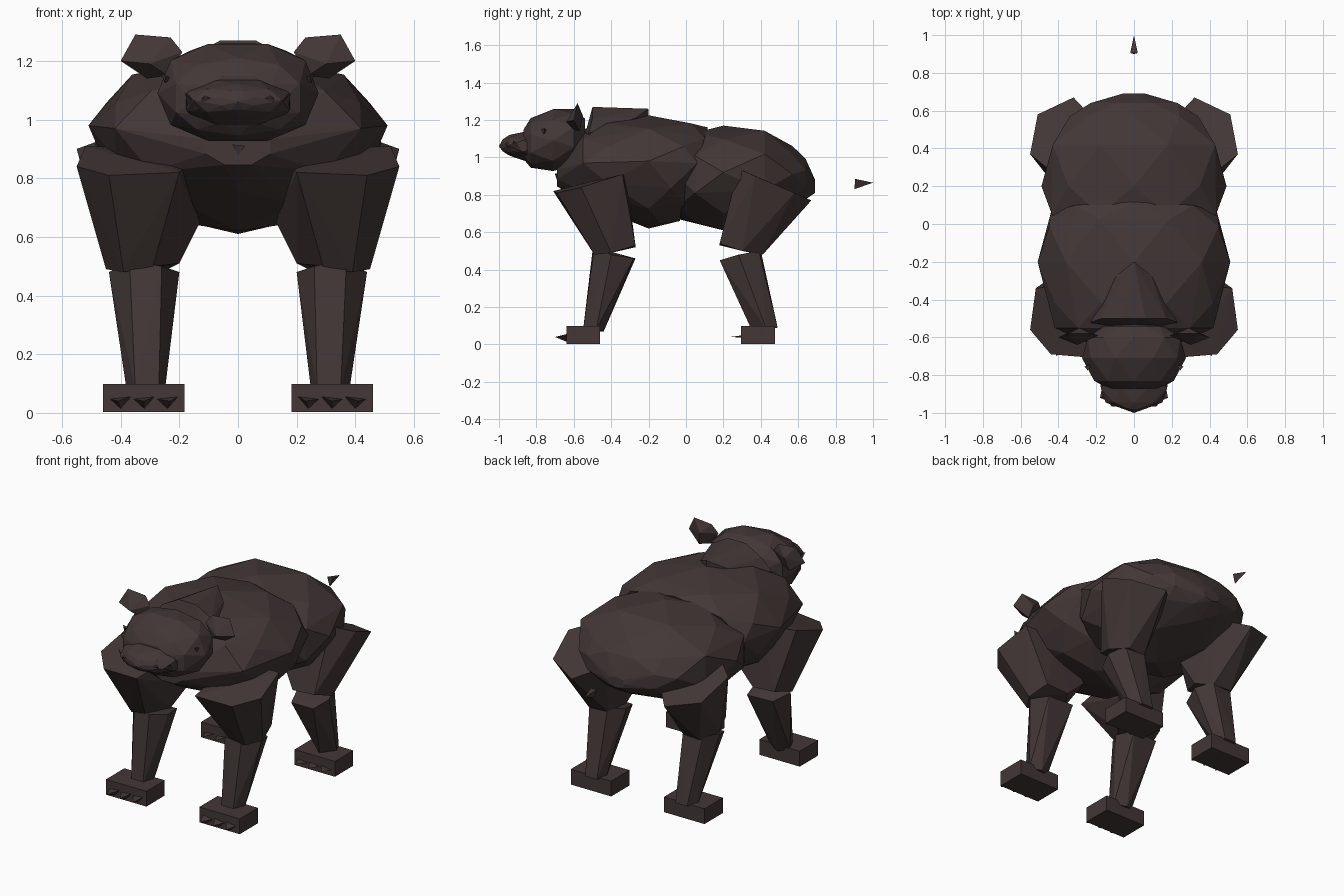
import bpy, bmesh, math

fur = bpy.data.materials.new("dark_brown_fur")
fur.diffuse_color = (0.055, 0.038, 0.037, 1)


def hull(name, pts):
    """Faceted solid wrapped around a handful of points."""
    bm = bmesh.new()
    for p in pts:
        bm.verts.new(p)
    res = bmesh.ops.convex_hull(bm, input=bm.verts[:])
    loose = {e for e in res["geom_interior"] + res["geom_unused"]
             if isinstance(e, bmesh.types.BMVert)}
    bmesh.ops.delete(bm, geom=list(loose), context='VERTS')
    bmesh.ops.recalc_face_normals(bm, faces=bm.faces[:])
    me = bpy.data.meshes.new(name)
    bm.to_mesh(me)
    bm.free()
    me.materials.append(fur)
    ob = bpy.data.objects.new(name, me)
    bpy.context.collection.objects.link(ob)
    return ob


def rings(table, n=8, phase=0, power=1.0, tilt=0.0):
    """Cross-sections along y: (y, half width, low z, high z, widest z), staggered."""
    pts = []
    for k, (y, w, lo, hi, mid) in enumerate(table):
        for i in range(n):
            a = 2 * math.pi * (i + 0.5 * ((k + phase) % 2)) / n
            s, c = math.sin(a), math.cos(a)
            s = math.copysign(abs(s) ** power, s)
            c = math.copysign(abs(c) ** power, c)
            z = mid + s * ((hi - mid) if s > 0 else (mid - lo))
            pts.append((w * c, y + tilt * (z - mid), z))
    return pts


def pair(name, pts):
    """Left and right copies of a hull given on the +x side."""
    for side, sx in (("left", 1), ("right", -1)):
        hull(f"{name}_{side}", [(sx * x, y, z) for x, y, z in pts])


# Torso: chest overlapping the rump at a slanted waist
hull("chest", rings([
    (-0.69, 0.12, 0.84, 0.97, 0.91),
    (-0.55, 0.42, 0.76, 1.15, 0.97),
    (-0.42, 0.45, 0.69, 1.20, 0.97),
    (-0.20, 0.51, 0.62, 1.225, 0.98),
], phase=1) + rings([
    (-0.04, 0.485, 0.62, 1.20, 0.97),
    (0.06, 0.44, 0.66, 1.16, 0.97),
], phase=1, tilt=0.3))
hull("rump", rings([
    (-0.04, 0.38, 0.67, 1.08, 0.90),
    (0.05, 0.47, 0.63, 1.15, 0.92),
    (0.20, 0.49, 0.61, 1.17, 0.92),
    (0.42, 0.465, 0.66, 1.16, 0.93),
    (0.57, 0.34, 0.73, 1.06, 0.91),
    (0.64, 0.25, 0.77, 1.00, 0.89),
    (0.69, 0.06, 0.81, 0.88, 0.845),
]))

# Shoulder hump running into the neck
hull("shoulder_hump", [(0, -0.20, 1.26), (0, -0.20, 1.20)]
     + [(s * x, y, z) for s in (-1, 1) for x, y, z in
        ((0.06, -0.50, 1.27), (0.09, -0.27, 1.21), (0.17, -0.50, 1.21),
         (0.23, -0.52, 1.13), (0.18, -0.56, 1.05))])

# Head and muzzle
hull("head", rings([
    (-0.87, 0.14, 0.99, 1.15, 1.06),
    (-0.83, 0.22, 0.945, 1.21, 1.07),
    (-0.71, 0.275, 0.92, 1.265, 1.09),
    (-0.60, 0.255, 0.96, 1.26, 1.11),
    (-0.54, 0.16, 1.02, 1.21, 1.12),
], 10, power=0.85))
hull("muzzle", rings([
    (-0.80, 0.18, 0.96, 1.15, 1.06),
    (-0.87, 0.19, 0.98, 1.14, 1.06),
    (-0.945, 0.15, 1.01, 1.12, 1.065),
    (-0.98, 0.06, 1.03, 1.10, 1.06),
]) + [(0, -1.0, 1.06)])
pair("nostril_ridge", [(0.03, -0.97, 1.065), (0.12, -0.965, 1.075),
                       (0.13, -0.95, 1.05), (0.08, -0.92, 1.10)])
pair("mouth_corner", [(0.13, -0.94, 1.035), (0.18, -0.92, 1.09),
                      (0.17, -0.87, 1.03), (0.10, -0.90, 1.01)])
pair("eye", [(0.245, -0.775, 1.15), (0.262, -0.755, 1.155),
             (0.25, -0.76, 1.125), (0.22, -0.74, 1.14)])
pair("ear", [(0.19, -0.59, 1.23), (0.23, -0.58, 1.28), (0.35, -0.58, 1.29),
             (0.40, -0.60, 1.20), (0.31, -0.57, 1.14), (0.24, -0.60, 1.15),
             (0.30, -0.64, 1.19), (0.29, -0.55, 1.22)])
hull("chest_tuft", [(-0.02, -0.70, 0.915), (0.025, -0.70, 0.91),
                    (0.0, -0.69, 0.88), (0, -0.64, 0.90)])

# Front legs
pair("front_upper_leg", [
    (0.44, -0.69, 0.81), (0.55, -0.56, 0.84), (0.52, -0.34, 0.91),
    (0.30, -0.32, 0.90), (0.18, -0.50, 0.84), (0.20, -0.71, 0.82),
    (0.13, -0.29, 0.65),
    (0.45, -0.40, 0.49), (0.42, -0.27, 0.53), (0.27, -0.27, 0.52),
    (0.20, -0.38, 0.51), (0.29, -0.50, 0.50), (0.39, -0.49, 0.48)])
pair("front_lower_leg", [
    (0.44, -0.40, 0.48), (0.37, -0.49, 0.52), (0.26, -0.50, 0.50),
    (0.20, -0.40, 0.48), (0.23, -0.27, 0.46), (0.40, -0.28, 0.46),
    (0.38, -0.48, 0.08), (0.35, -0.55, 0.08), (0.27, -0.55, 0.08),
    (0.25, -0.48, 0.07), (0.32, -0.44, 0.07)])

# Hind legs
pair("hind_upper_leg", [
    (0.32, 0.67, 0.77), (0.51, 0.58, 0.81), (0.55, 0.37, 0.90),
    (0.44, 0.28, 0.94), (0.22, 0.30, 0.92), (0.18, 0.52, 0.83),
    (0.14, 0.24, 0.66),
    (0.44, 0.30, 0.50), (0.40, 0.18, 0.54), (0.25, 0.18, 0.53),
    (0.20, 0.30, 0.51), (0.26, 0.40, 0.48), (0.38, 0.41, 0.48)])
pair("hind_lower_leg", [
    (0.43, 0.28, 0.48), (0.39, 0.39, 0.50), (0.26, 0.40, 0.50),
    (0.20, 0.30, 0.48), (0.24, 0.18, 0.45), (0.39, 0.18, 0.45),
    (0.38, 0.43, 0.08), (0.35, 0.49, 0.09), (0.27, 0.49, 0.09),
    (0.25, 0.43, 0.08), (0.32, 0.35, 0.08)])

# Box feet with three wedge claws each
for leg, y0, y1, top in (("front", -0.64, -0.46, 0.055), ("hind", 0.295, 0.475, 0.048)):
    pair(f"{leg}_foot", [(x, y, z) for x in (0.182, 0.46) for y in (y0, y1)
                         for z in (0.003, 0.098)])
    for i, x in enumerate((0.24, 0.32, 0.40)):
        pair(f"{leg}_claw_{i + 1}", [
            (x - 0.035, y0, top), (x + 0.035, y0, top - 0.008),
            (x, y0, 0.085 - top if leg == "hind" else 0.015),
            (x + 0.01 * (i - 1), y0 - 0.06, 0.04)])

# Detached tail tip
hull("tail", [(-0.02, 0.905, 0.885), (0.02, 0.905, 0.885),
              (0, 0.90, 0.83), (0, 1.0, 0.865)])
